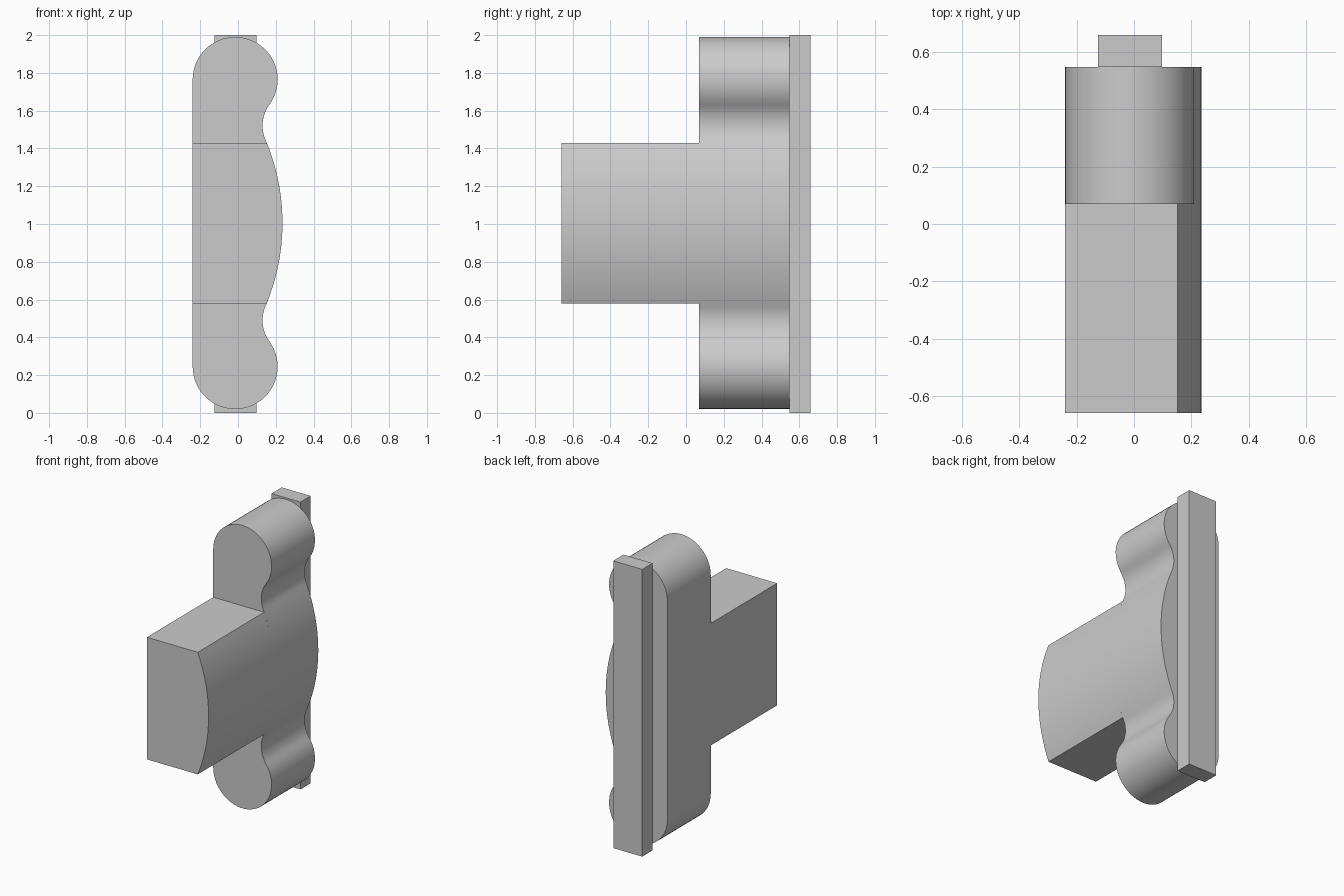
import bpy, bmesh
from math import sin, cos, radians

if "Cube" in bpy.data.objects:
    bpy.data.objects.remove(bpy.data.objects["Cube"])

MID = 1.005  # height of the mirror line of the side profile


def arc(cx, cz, r, a0, a1, n):
    """Points on an arc in the x-z plane, angles in degrees."""
    return [(cx + r * cos(radians(a0 + (a1 - a0) * i / n)),
             cz + r * sin(radians(a0 + (a1 - a0) * i / n))) for i in range(n + 1)]


def mirrored(upper):
    """Close an upper half outline with its reflection below MID."""
    lower = [(x, 2 * MID - z) for x, z in reversed(upper) if abs(z - MID) > 1e-4]
    return upper + lower


def extrude_profile(name, pts, y0, y1):
    bm = bmesh.new()
    face = bm.faces.new([bm.verts.new((x, y0, z)) for x, z in pts])
    ext = bmesh.ops.extrude_face_region(bm, geom=[face])
    moved = [g for g in ext["geom"] if isinstance(g, bmesh.types.BMVert)]
    bmesh.ops.translate(bm, verts=moved, vec=(0, y1 - y0, 0))
    bmesh.ops.recalc_face_normals(bm, faces=bm.faces[:])
    mesh = bpy.data.meshes.new(name)
    bm.to_mesh(mesh)
    bm.free()
    obj = bpy.data.objects.new(name, mesh)
    bpy.context.collection.objects.link(obj)
    bpy.ops.object.select_all(action='DESELECT')
    obj.select_set(True)
    bpy.context.view_layer.objects.active = obj
    bpy.ops.object.shade_smooth_by_angle(angle=radians(30))
    return obj


# Body: rounded end lobes, waisted necks and a bulging middle
body = arc(-0.89, MID, 1.1255, 0, 23.05, 12)
body += arc(0.32, 1.52, 0.19, 203.05, 143.8, 12)[1:]
body += arc(-0.015, 1.765, 0.225, -36.2, 180, 32)[1:]
extrude_profile("lobed_body", mirrored(body), 0.07, 0.547)

# Middle block: the bulging section carried forward, cut flat at both ends
block = arc(-0.89, MID, 1.1255, 0, 22.19, 12) + [(-0.24, 1.43)]
extrude_profile("front_block", mirrored(block), -0.66, 0.07)

# Back plate: full height strip behind the body
plate = [(-0.125, 0), (0.098, 0), (0.098, 2), (-0.125, 2)]
extrude_profile("back_plate", plate, 0.547, 0.66)
